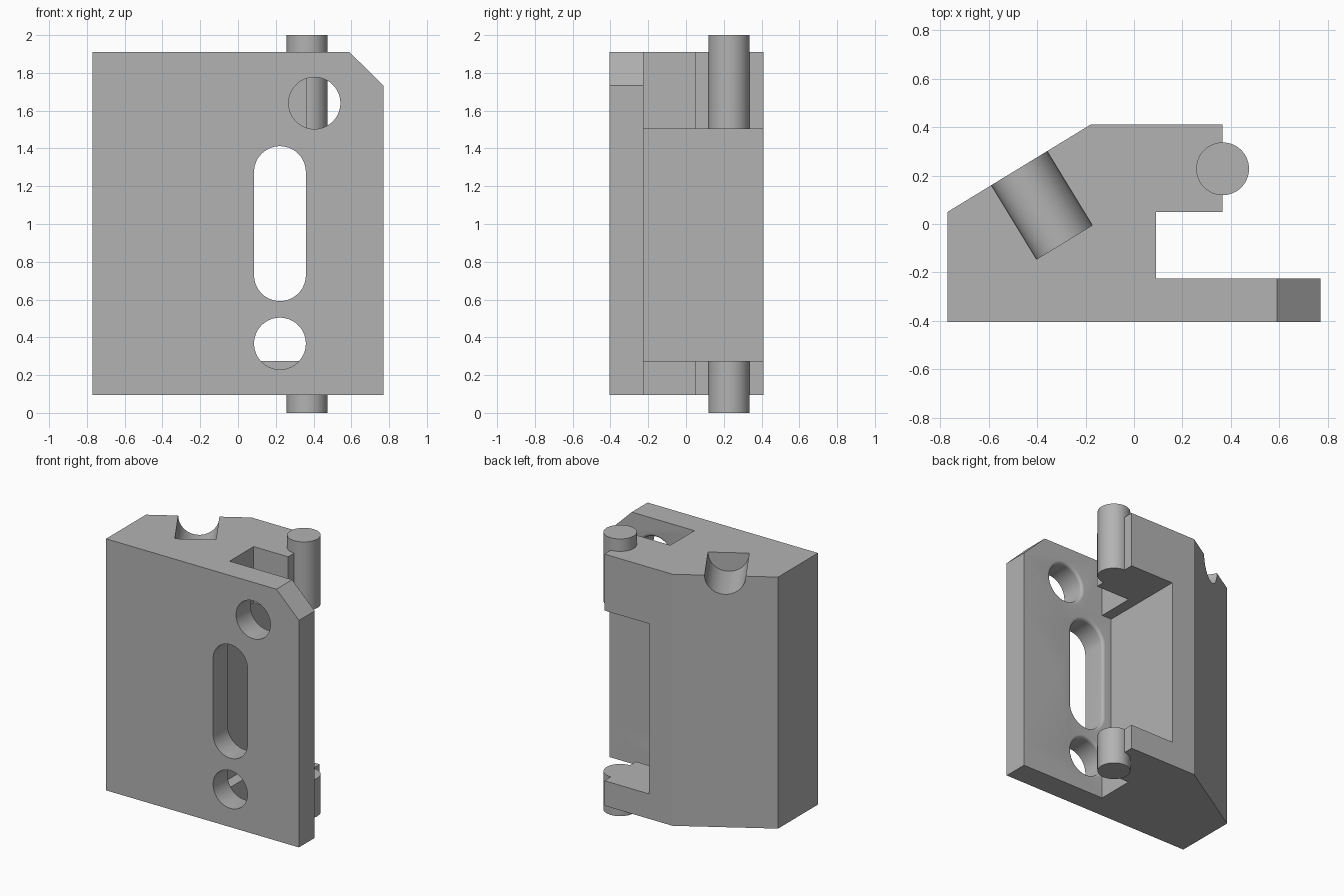
import bpy
import bmesh
from math import pi, sin, cos, copysign, atan2
from mathutils import Matrix, Vector

if "Cube" in bpy.data.objects:
    bpy.data.objects.remove(bpy.data.objects["Cube"], do_unlink=True)

BOTTOM, TOP = 0.095, 1.91
PLATE_BACK = -0.225

metal = bpy.data.materials.new("plain grey")
metal.use_nodes = True
grey = (0.45, 0.45, 0.45, 1)
metal.diffuse_color = grey
metal.node_tree.nodes["Principled BSDF"].inputs["Base Color"].default_value = grey


def make_object(name, bm):
    bmesh.ops.recalc_face_normals(bm, faces=bm.faces)
    mesh = bpy.data.meshes.new(name)
    bm.to_mesh(mesh)
    bm.free()
    mesh.materials.append(metal)
    obj = bpy.data.objects.new(name, mesh)
    bpy.context.collection.objects.link(obj)
    return obj


def loft(name, rings):
    """Closed solid through rings of equal point count."""
    bm = bmesh.new()
    loops = [[bm.verts.new(p) for p in ring] for ring in rings]
    n = len(loops[0])
    for a, b in zip(loops, loops[1:]):
        for i in range(n):
            j = (i + 1) % n
            bm.faces.new((a[i], a[j], b[j], b[i]))
    bm.faces.new(loops[0])
    bm.faces.new(loops[-1])
    return make_object(name, bm)


def prism(name, outline, z0, z1):
    return loft(name, [[(x, y, z) for x, y in outline] for z in (z0, z1)])


def cylinder(name, radius, depth, matrix):
    bm = bmesh.new()
    bmesh.ops.create_cone(bm, cap_ends=True, segments=64, radius1=radius,
                          radius2=radius, depth=depth, matrix=matrix)
    return make_object(name, bm)


def slot_cutter(name, x, z, half_length, radius=0.137, fillet=0.022):
    """Round or elongated hole with a rounded rim on the back of the plate."""
    profile = [(-0.6, radius)]
    for k in range(7):
        a = k / 6 * pi / 2
        profile.append((PLATE_BACK - fillet + fillet * sin(a),
                        radius + fillet * (1 - cos(a))))
    profile.append((PLATE_BACK + 0.03, radius + fillet))
    angles = [2 * pi * (i + 0.5) / 64 for i in range(64)]
    return loft(name, [[(x + r * cos(a), y,
                         z + r * sin(a) + copysign(half_length, sin(a)))
                        for a in angles] for y, r in profile])


def combine(target, other, operation):
    other.hide_render = True
    mod = target.modifiers.new(operation, "BOOLEAN")
    mod.operation = operation
    mod.solver = "EXACT"
    mod.object = other
    bpy.ops.object.select_all(action="DESELECT")
    target.select_set(True)
    bpy.context.view_layer.objects.active = target
    bpy.ops.object.modifier_apply(modifier=mod.name)
    bpy.data.objects.remove(other, do_unlink=True)


# Body: front plate, side pocket and sloped back corner in one outline
body = prism("hinge_block", [
    (-0.77, -0.405), (0.77, -0.405), (0.77, PLATE_BACK), (0.09, PLATE_BACK),
    (0.09, 0.05), (0.365, 0.05), (0.365, 0.41), (-0.18, 0.41), (-0.77, 0.05),
], BOTTOM, TOP)

# Hinge pin, split in two by the recess
pin = cylinder("hinge_pin", 0.109, 2, Matrix.Translation((0.366, 0.228, 1)))
combine(body, pin, "UNION")

# Recess between the two knuckles
recess = prism("recess_cutter", [
    (0.01, PLATE_BACK), (0.9, PLATE_BACK), (0.9, 0.6), (0.01, 0.6),
], 0.275, 1.503)
combine(body, recess, "DIFFERENCE")

# Slanted upper corner of the plate
corner = loft("corner_cutter", [
    [(0.59, y, TOP), (0.77, y, 1.733), (0.95, y, 1.556), (0.95, y, 2.2),
     (0.59 - 0.18, y, 2.087)] for y in (-0.6, -0.1)])
combine(body, corner, "DIFFERENCE")

# Plate holes and slot
for hole in [("upper_hole", 0.405, 1.64, 0), ("lower_hole", 0.222, 0.367, 0),
             ("middle_slot", 0.222, 1.002, 0.273)]:
    combine(body, slot_cutter(*hole), "DIFFERENCE")

# Half-round trough sunk at right angles into the sloped back corner
inward = Vector((0.521, -0.854, 0))
mouth = Vector((-0.475, 0.232, TOP))
turn = Matrix.Rotation(atan2(inward.y, inward.x), 4, "Z") @ Matrix.Rotation(pi / 2, 4, "Y")
trough = cylinder("trough_cutter", 0.135, 0.66,
                  Matrix.Translation(mouth + inward * 0.03) @ turn)
combine(body, trough, "DIFFERENCE")

bpy.ops.object.shade_smooth_by_angle(angle=pi / 7)
